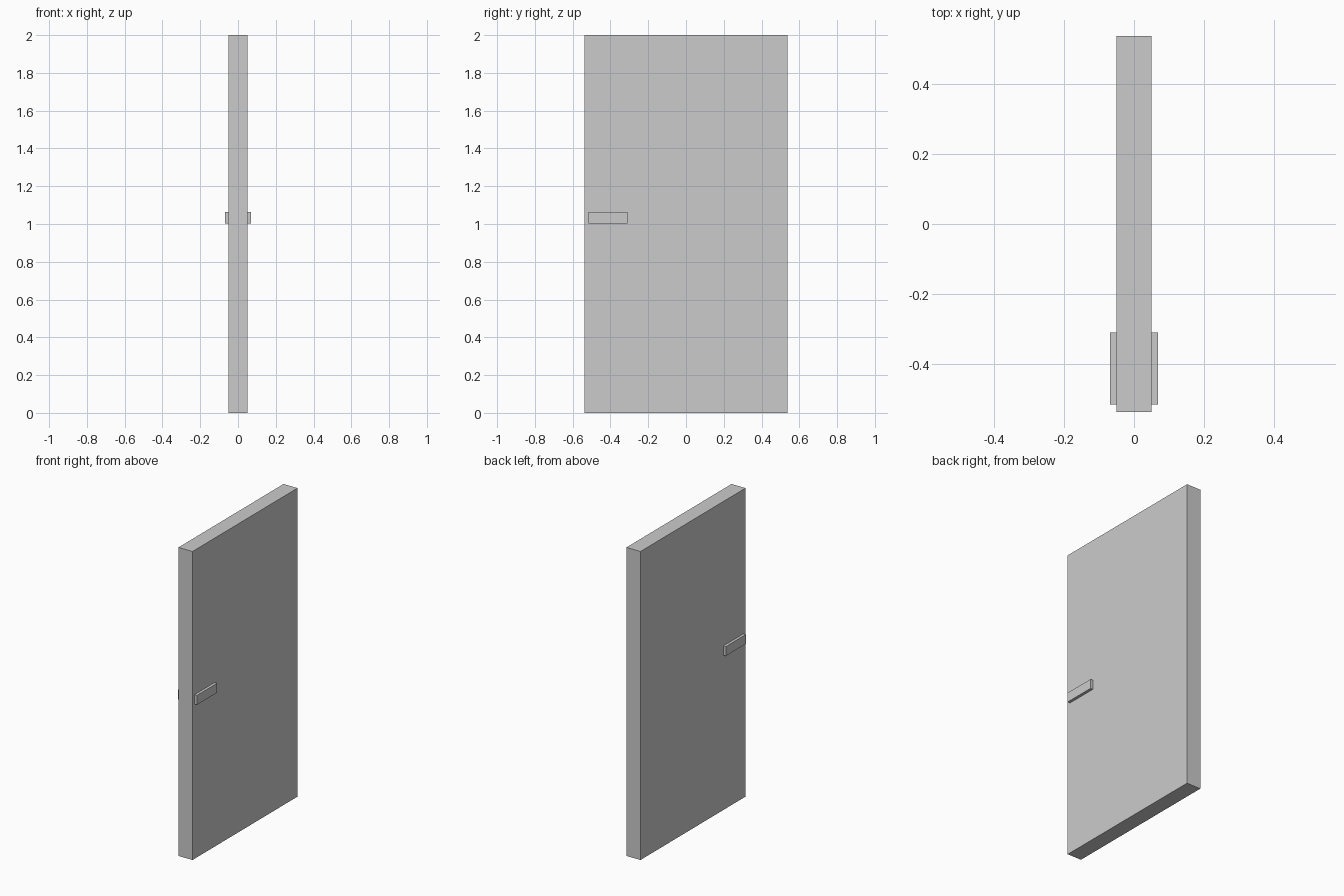
import bpy
from mathutils import Vector

if "Cube" in bpy.data.objects:
    bpy.data.objects.remove(bpy.data.objects["Cube"])


def box(name, lo, hi):
    """Axis-aligned box between two corners."""
    lo, hi = Vector(lo), Vector(hi)
    bpy.ops.mesh.primitive_cube_add(size=1, location=(lo + hi) / 2)
    ob = bpy.context.object
    ob.name = name
    ob.scale = hi - lo
    bpy.ops.object.transform_apply(location=False, rotation=False, scale=True)
    return ob


# Door slab
T = 0.05
box("door_panel", (-T, -0.538, 0), (T, 0.538, 2))

# Flat handle on each face, near the front edge
H = 0.068
box("handle_right", (T, -0.517, 1.003), (H, -0.311, 1.064))
box("handle_left", (-H, -0.517, 1.003), (-T, -0.311, 1.064))
